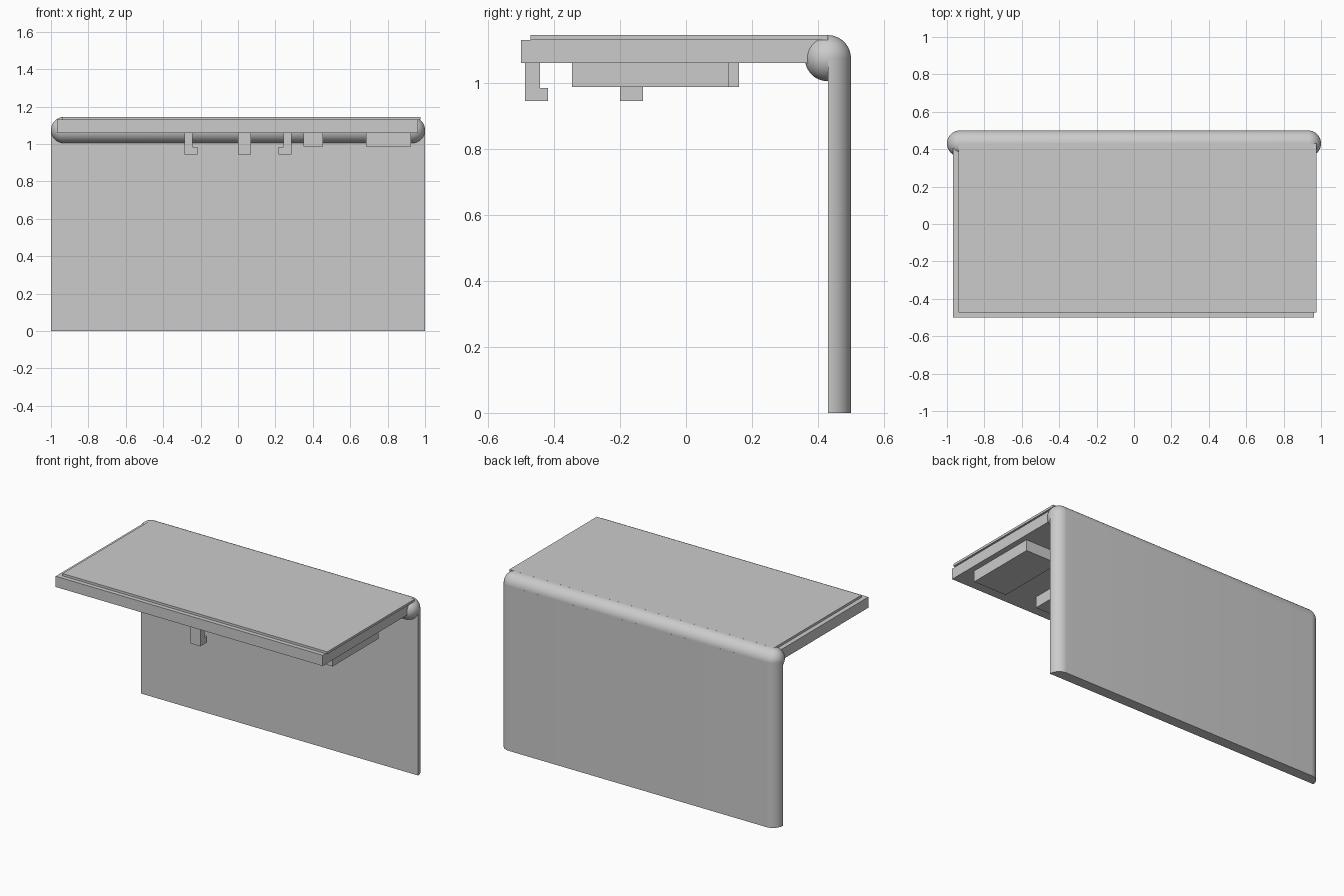
import bpy, bmesh, math
from mathutils import Matrix, Vector

old = bpy.data.objects.get("Cube")
if old:
    bpy.data.objects.remove(old, do_unlink=True)

# Single plain grey material
grey = bpy.data.materials.new("plain_grey")
grey.use_nodes = True
colour = (0.6, 0.6, 0.6, 1)
grey.diffuse_color = colour
grey.node_tree.nodes["Principled BSDF"].inputs["Base Color"].default_value = colour

R = 0.07           # edge rounding and hinge radius
HINGE_Y, HINGE_Z = 0.43, 1.075


def finish(name, bm, smooth=False):
    bmesh.ops.recalc_face_normals(bm, faces=bm.faces)
    mesh = bpy.data.meshes.new(name)
    bm.to_mesh(mesh)
    bm.free()
    mesh.materials.append(grey)
    obj = bpy.data.objects.new(name, mesh)
    bpy.context.collection.objects.link(obj)
    if smooth:
        bpy.ops.object.select_all(action='DESELECT')
        obj.select_set(True)
        bpy.context.view_layer.objects.active = obj
        bpy.ops.object.shade_smooth_by_angle(angle=math.radians(35))
    return obj


def box(name, x, y, z):
    bm = bmesh.new()
    bmesh.ops.create_cube(bm, size=1)
    for v in bm.verts:
        v.co = Vector(r[0] if c < 0 else r[1] for c, r in zip(v.co, (x, y, z)))
    return finish(name, bm)


def prism(name, points, direction, smooth=False):
    bm = bmesh.new()
    face = bm.faces.new([bm.verts.new(p) for p in points])
    out = bmesh.ops.extrude_face_region(bm, geom=[face])
    moved = [g for g in out["geom"] if isinstance(g, bmesh.types.BMVert)]
    bmesh.ops.translate(bm, verts=moved, vec=direction)
    return finish(name, bm, smooth)


# Upright panel, with its two rear side edges rounded
arc = [math.radians(7.5 * i) for i in range(13)]
right = [((1 - R) + R * math.cos(a), HINGE_Y + R * math.sin(a), 0) for a in arc]
left = [(-x, y, z) for x, y, z in reversed(right)]
prism("upright_panel", right + left, (0, 0, HINGE_Z), True)

# Round top rail with ball ends: a sphere stretched along x
bm = bmesh.new()
bmesh.ops.create_uvsphere(bm, u_segments=48, v_segments=25, radius=R,
                          matrix=Matrix.Rotation(math.pi / 2, 4, 'Y'))
for v in bm.verts:
    v.co += Vector((math.copysign(1 - R, v.co.x), HINGE_Y, HINGE_Z))
finish("top_rail", bm, True)

# Shelf slab and thin cover plate
box("shelf_slab", (-0.967, 0.962), (-0.5, 0.43), (1.06, 1.13))
box("cover_plate", (-0.937, 0.975), (-0.472, 0.43), (1.13, 1.145))

# Blocks under the shelf
box("wide_block", (0.685, 0.925), (-0.345, 0.13), (0.988, 1.06))
box("narrow_block", (0.35, 0.455), (-0.345, 0.16), (0.988, 1.06))

# Hooks under the shelf: L-shaped profile of a stem and a foot
hook = [(0, 1.06), (0, 0.945), (0.07, 0.945), (0.07, 0.985), (0.045, 0.985), (0.045, 1.06)]
prism("front_hook", [(0, -0.488 + u, z) for u, z in hook], (0.07, 0, 0))
for side, name in ((-1, "right_hook"), (1, "left_hook")):
    prism(name, [(side * (0.287 - u), -0.2, z) for u, z in hook], (0, 0.07, 0))
